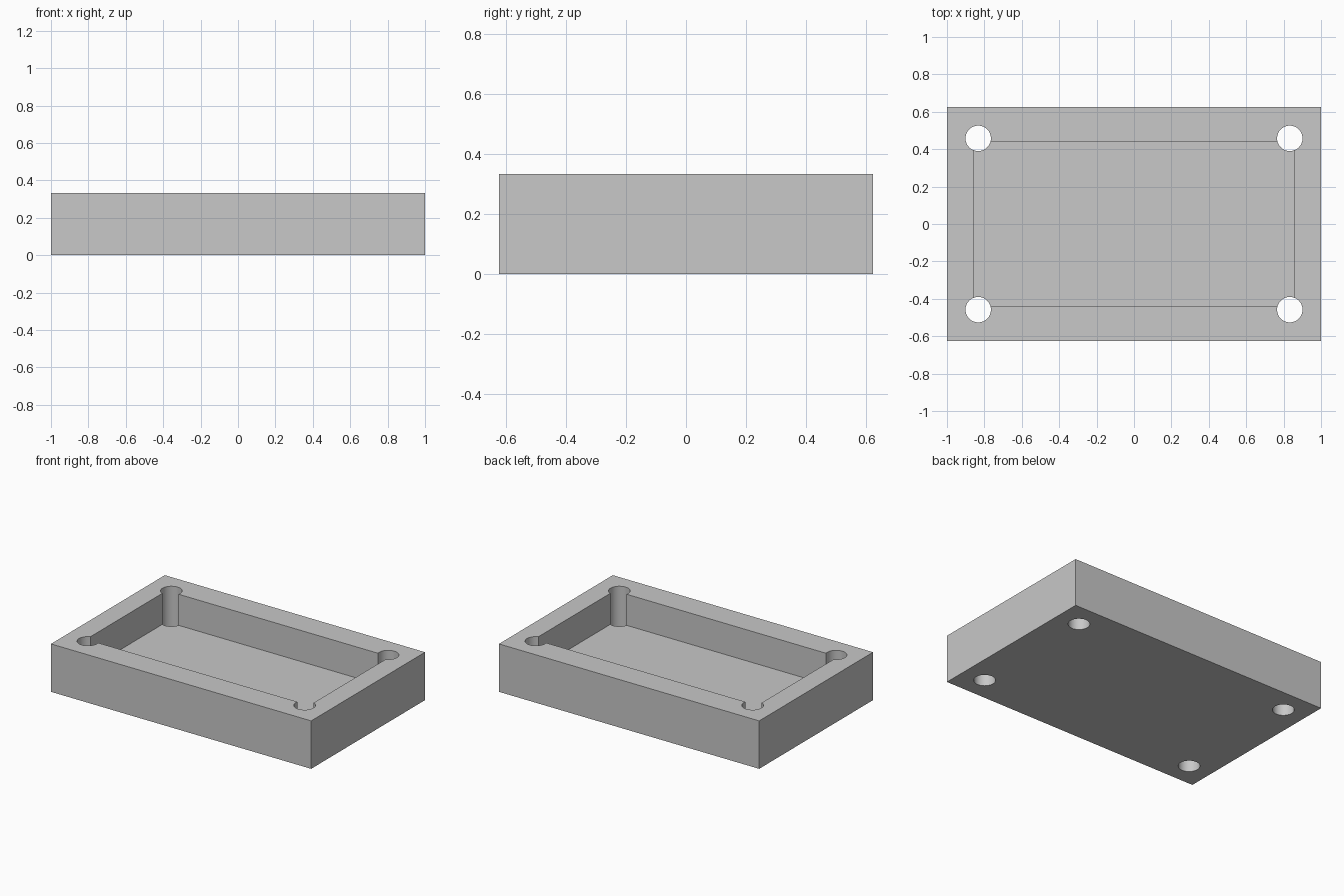
import bpy
import math

if "Cube" in bpy.data.objects:
    bpy.data.objects.remove(bpy.data.objects["Cube"], do_unlink=True)

LENGTH, WIDTH, HEIGHT = 2.0, 1.25, 0.333
POCKET_X, POCKET_Y, FLOOR = 0.858, 0.442, 0.117
HOLE_X, HOLE_Y, HOLE_R = 0.833, 0.458, 0.068

grey = bpy.data.materials.new("plain grey")
grey.use_nodes = True
colour = (0.58, 0.58, 0.58, 1)
grey.diffuse_color = colour
grey.node_tree.nodes["Principled BSDF"].inputs["Base Color"].default_value = colour


def box(name, size, z_bottom):
    bpy.ops.mesh.primitive_cube_add(size=1, location=(0, 0, z_bottom + size[2] / 2))
    obj = bpy.context.object
    obj.name = name
    obj.scale = size
    bpy.ops.object.transform_apply(location=True, rotation=False, scale=True)
    obj.data.materials.append(grey)
    return obj


def cut(target, cutter):
    cutter.hide_render = True
    mod = target.modifiers.new("cut", "BOOLEAN")
    mod.operation = "DIFFERENCE"
    mod.solver = "EXACT"
    mod.object = cutter
    bpy.ops.object.select_all(action="DESELECT")
    target.select_set(True)
    bpy.context.view_layer.objects.active = target
    bpy.ops.object.modifier_apply(modifier=mod.name)
    bpy.data.objects.remove(cutter, do_unlink=True)


# Solid block
tray = box("tray", (LENGTH, WIDTH, HEIGHT), 0)

# Rectangular pocket open at the top
cut(tray, box("pocket_cutter", (2 * POCKET_X, 2 * POCKET_Y, HEIGHT), FLOOR))

# Through holes at the four pocket corners
for sx in (-1, 1):
    for sy in (-1, 1):
        bpy.ops.mesh.primitive_cylinder_add(
            vertices=64, radius=HOLE_R, depth=HEIGHT * 3,
            location=(sx * HOLE_X, sy * HOLE_Y, HEIGHT / 2))
        drill = bpy.context.object
        drill.name = "hole_cutter"
        drill.data.materials.append(grey)
        cut(tray, drill)

# Round hole walls, crisp edges
bpy.ops.object.select_all(action="DESELECT")
tray.select_set(True)
bpy.context.view_layer.objects.active = tray
bpy.ops.object.shade_smooth_by_angle(angle=math.radians(30))
